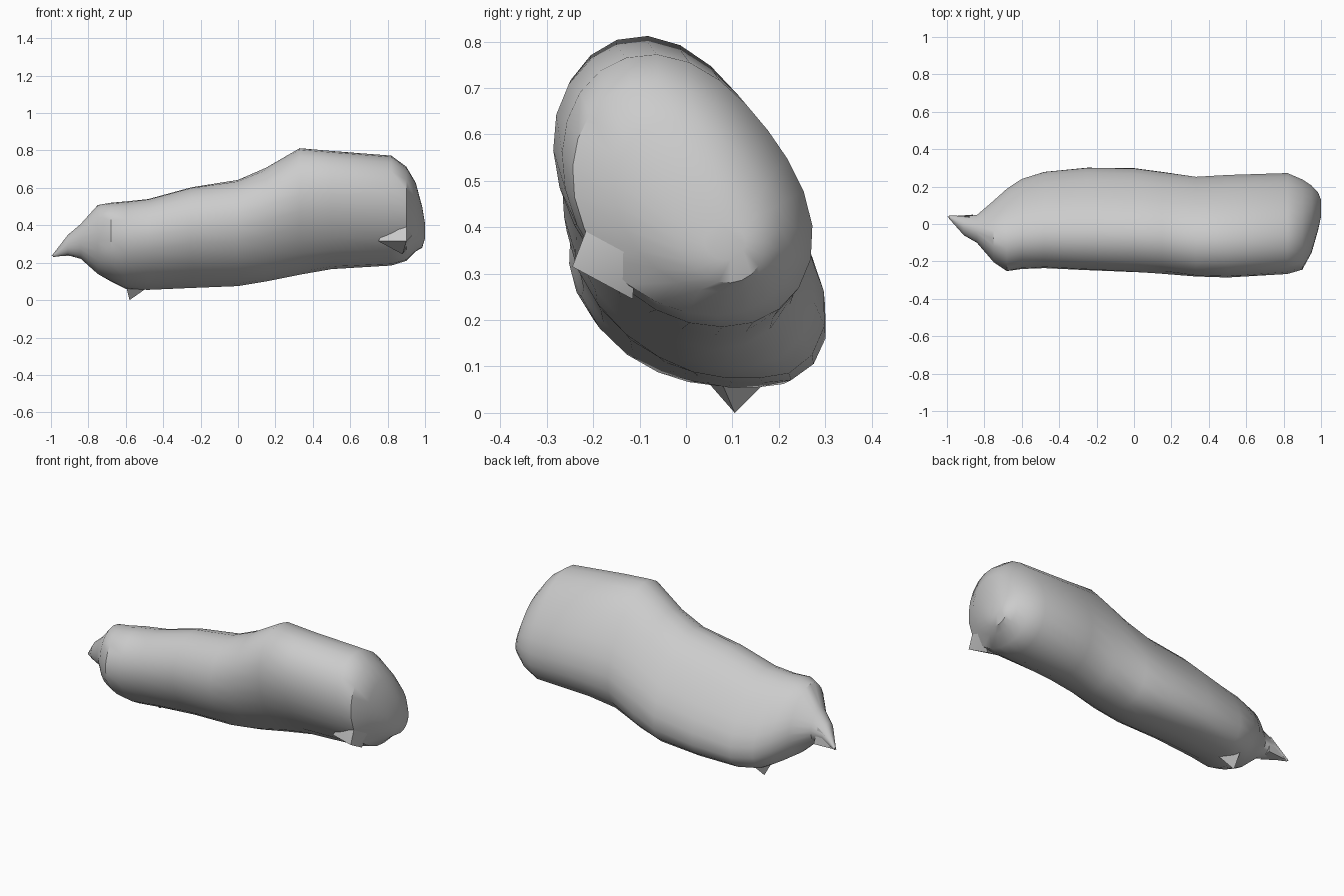
import bpy
import bmesh
from math import sin, cos, pi
from mathutils import Vector

default_cube = bpy.data.objects.get("Cube")
if default_cube:
    bpy.data.objects.remove(default_cube, do_unlink=True)

# One plain stone grey for everything
SHADE = 0.6
grey = bpy.data.materials.new("stone_grey")
grey.use_nodes = True
grey.diffuse_color = (SHADE, SHADE, SHADE, 1)
grey.node_tree.nodes["Principled BSDF"].inputs["Base Color"].default_value = (SHADE, SHADE, SHADE, 1)

SIDES = 24

# Cross-sections along the body: x, front-back limits, height limits,
# lean, low front swell, skew (low back swell with an upper front cut)
SECTIONS = [
    (-.99, .03, .045, .23, .245, 0, 0, 0),
    (-.91, -.06, .045, .24, .35, 0, 0, 0),
    (-.84, -.1, .05, .22, .41, -.1, 0, 0),
    (-.75, -.2, .13, .14, .51, -.2, .1, 0),
    (-.68, -.245, .19, .1, .525, -.3, .12, .03),
    (-.6, -.23, .24, .06, .535, -.35, .15, .05),
    (-.48, -.225, .275, .055, .55, -.4, .15, .06),
    (-.25, -.24, .295, .065, .615, -.4, .12, .07),
    (0, -.26, .29, .075, .655, -.35, .06, .08),
    (.15, -.275, .27, .1, .72, -.3, 0, .08),
    (.33, -.285, .26, .135, .815, -.27, -.06, 0),
    (.5, -.29, .27, .165, .8, -.27, -.05, 0),
    (.82, -.265, .28, .185, .775, -.27, .03, 0),
    (.9, -.24, .245, .21, .715, -.27, .06, 0),
    (.95, -.15, .21, .26, .63, -.27, .05, 0),
    (.985, -.03, .17, .28, .5, -.2, 0, 0),
    (1, .04, .13, .33, .41, 0, 0, 0),
]


def finish(bm, name):
    """Turn a bmesh into a smooth-shaded object with crisp creases."""
    bmesh.ops.recalc_face_normals(bm, faces=bm.faces)
    mesh = bpy.data.meshes.new(name)
    bm.to_mesh(mesh)
    bm.free()
    mesh.materials.append(grey)
    obj = bpy.data.objects.new(name, mesh)
    bpy.context.collection.objects.link(obj)
    bpy.ops.object.select_all(action='DESELECT')
    obj.select_set(True)
    bpy.context.view_layer.objects.active = obj
    bpy.ops.object.shade_smooth_by_angle(angle=pi / 5)
    return obj


def lobe(angle, centre):
    """Soft bump around one direction of a cross-section."""
    return max(0, cos(angle - centre)) ** 4


def add_section(bm, x, front, back, low, high, lean, swell, skew):
    """Leaning oval, flattened at the upper back and swollen low down."""
    yc, zc = (front + back) / 2, (low + high) / 2
    ring = []
    for i in range(SIDES):
        a = 2 * pi * i / SIDES
        scale = (1 - .12 * lobe(a, .8) + swell * lobe(a, 3.9)
                 + skew * (lobe(a, -.45) - lobe(a, 2.5)))
        y = yc + (back - front) / 2 * cos(a) * scale
        z = zc + (high - low) / 2 * sin(a + lean) * scale
        ring.append(bm.verts.new((x, y, max(z, low))))
    return ring


# Long lumpy body lofted through the sections
bm = bmesh.new()
rings = [add_section(bm, *section) for section in SECTIONS]
for near, far in zip(rings, rings[1:]):
    for i in range(SIDES):
        j = (i + 1) % SIDES
        bm.faces.new((near[i], near[j], far[j], far[i]))
bm.faces.new(rings[0])
bm.faces.new(rings[-1])
finish(bm, "body")


def make_spur(name, tip, offsets):
    """Small pointed chip with its base buried in the body."""
    bm = bmesh.new()
    top = bm.verts.new(tip)
    feet = [bm.verts.new(Vector(tip) + Vector(d)) for d in offsets]
    for i, foot in enumerate(feet):
        bm.faces.new((top, foot, feet[(i + 1) % len(feet)]))
    bm.faces.new(feet)
    return finish(bm, name)


# Pointed chips under the thin end, at the thick end and at the tail
make_spur("under_spur", (-.58, .105, 0),
          [(-.02, -.07, .08), (.1, -.03, .07), (.02, .09, .09)])
make_spur("corner_spur", (.9, -.245, .315),
          [(-.15, .05, 0), (-.08, .06, .12), (0, .05, .13), (.04, .14, .04), (-.02, .13, -.07)])
make_spur("tail_spur", (-1, .04, .235),
          [(.12, -.08, 0), (.12, 0, .1), (.14, .01, 0)])
